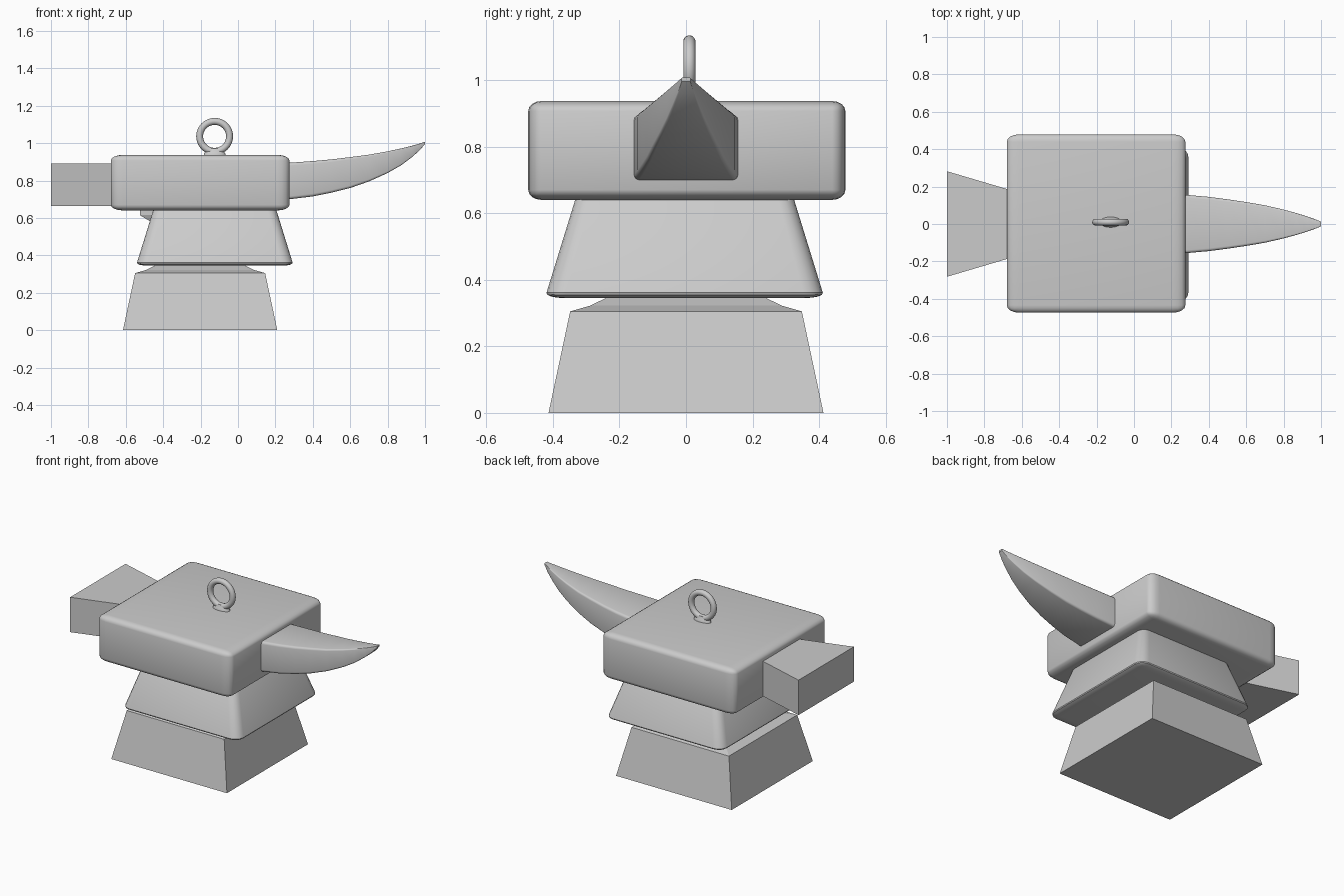
import bpy, bmesh, math
from mathutils import Vector

if "Cube" in bpy.data.objects:
    bpy.data.objects.remove(bpy.data.objects["Cube"])


def finish(name, bm, smooth=False):
    bmesh.ops.recalc_face_normals(bm, faces=bm.faces)
    me = bpy.data.meshes.new(name)
    bm.to_mesh(me)
    bm.free()
    ob = bpy.data.objects.new(name, me)
    bpy.context.collection.objects.link(ob)
    if smooth:
        bpy.ops.object.select_all(action='DESELECT')
        bpy.context.view_layer.objects.active = ob
        ob.select_set(True)
        bpy.ops.object.shade_smooth_by_angle(angle=math.radians(35))
    return ob


def loft(name, rings, smooth=False):
    """Skin a list of equal-length point rings and cap both ends."""
    bm = bmesh.new()
    vs = [[bm.verts.new(p) for p in r] for r in rings]
    n = len(vs[0])
    for a, b in zip(vs, vs[1:]):
        for i in range(n):
            j = (i + 1) % n
            bm.faces.new((a[i], a[j], b[j], b[i]))
    bm.faces.new(vs[0])
    bm.faces.new(vs[-1])
    return finish(name, bm, smooth)


def rounded_block(name, lo, hi, radius, taper=1.0):
    """Box with different rounding per axis, top scaled by taper."""
    lo, hi, radius = Vector(lo), Vector(hi), Vector(radius)
    size, mid = hi - lo, (hi + lo) / 2
    bm = bmesh.new()
    bmesh.ops.create_cube(bm, size=1)
    for v in bm.verts:
        v.co = Vector(v.co[i] * size[i] / radius[i] for i in range(3))
    bmesh.ops.bevel(bm, geom=bm.edges[:], offset=1, segments=4,
                    profile=0.5, affect='EDGES')
    for v in bm.verts:
        c = Vector(v.co[i] * radius[i] for i in range(3))
        s = 1 + (taper - 1) * (c.z / size.z + 0.5)
        v.co = Vector((c.x * s, c.y * s, c.z)) + mid
    return finish(name, bm, True)


# flared foot, waist and neck of the anvil: (z, x0, x1, half y)
levels = [(0, -.615, .21, .413), (.305, -.55, .145, .348), (.322, -.49, .085, .288),
          (.347, -.44, .035, .237), (.40, -.38, -.03, .17), (.50, -.38, -.03, .11),
          (.57, -.45, .05, .12), (.615, -.525, .15, .14), (.67, -.525, .20, .14)]
loft("anvil_foot", [[(a, -y, z), (b, -y, z), (b, y, z), (a, y, z)]
                    for z, a, b, y in levels])

# tapered heel
loft("heel", [[(x, -y, .665), (x, y, .665), (x, y, .89), (x, -y, .89)]
              for x, y in ((-1, .282), (-.52, .14))])

# curved horn: (x, half width, bottom z, top z)
stations = [(.20, .158, .695, .89), (.275, .156, .70, .895), (.40, .145, .715, .904),
            (.50, .132, .735, .913), (.60, .117, .760, .925), (.70, .1, .795, .938),
            (.80, .077, .840, .956), (.87, .058, .880, .971), (.93, .039, .925, .986),
            (.97, .025, .960, .997), (1.0, .013, .995, 1.007)]
rings = []
for x, w, b, t in stations:
    r = 0.16 * min(w, (t - b) / 2)
    ring = []
    for k, (sy, cz) in enumerate(((1, t - r), (-1, t - r), (-1, b + r), (1, b + r))):
        for s in range(4):
            a = math.radians(90 * k + 30 * s)
            ring.append((x, sy * (w - r) + r * math.cos(a), cz + r * math.sin(a)))
    rings.append(ring)
loft("horn", rings, True)

# cushioned blocks
rounded_block("upper_block", (-.68, -.474, .64), (.275, .479, .937), (.065, .04, .03))
rounded_block("middle_block", (-.545, -.424, .345), (.297, .416, .665),
              (.06, .06, .016), .765)

# hanging ring
cx, cy, cz = -.125, .01, 1.036
R, r = .08, .0185
rows = []
bm = bmesh.new()
for i in range(40):
    a = 2 * math.pi * i / 40
    rows.append([bm.verts.new((cx + (R + r * math.cos(b)) * math.cos(a),
                               cy + r * math.sin(b),
                               cz + (R + r * math.cos(b)) * math.sin(a)))
                 for b in (2 * math.pi * j / 14 for j in range(14))])
for i in range(40):
    p, q = rows[i], rows[(i + 1) % 40]
    for j in range(14):
        k = (j + 1) % 14
        bm.faces.new((p[j], p[k], q[k], q[j]))
finish("ring", bm, True)

# small oval collar under the ring
loft("ring_collar", [[(cx + w * math.cos(t), cy + d * math.sin(t), z)
                      for t in (2 * math.pi * i / 24 for i in range(24))]
                     for z, w, d in ((.92, .058, .028), (.942, .058, .028),
                                     (.950, .053, .023), (.970, .048, .016))], True)
